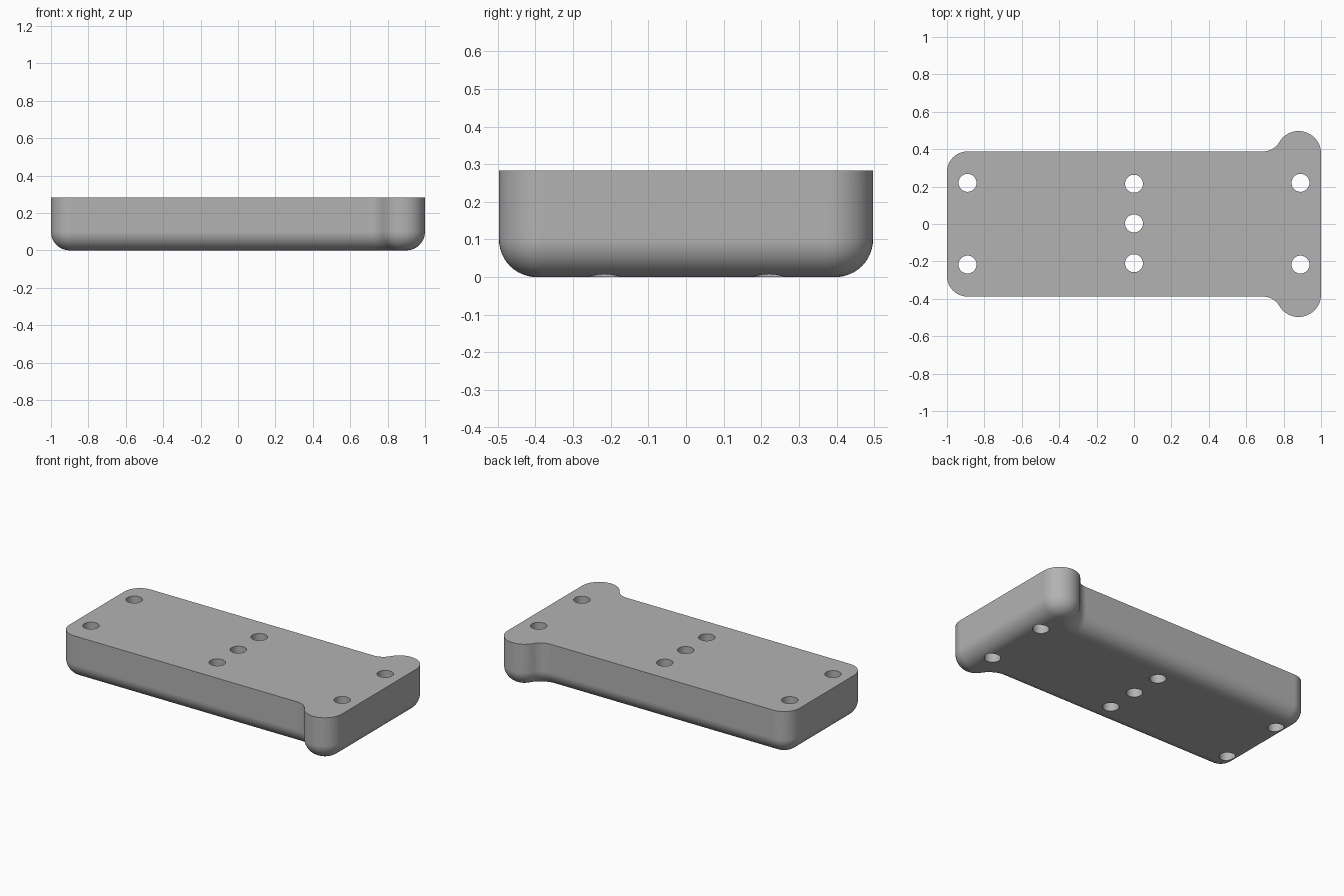
import bpy
import bmesh
from math import sin, cos, pi, hypot, atan2
from mathutils import Matrix

if "Cube" in bpy.data.objects:
    bpy.data.objects.remove(bpy.data.objects["Cube"], do_unlink=True)

HEIGHT, FILLET = 0.283, 0.1
HALF_WIDTH, EAR_REACH = 0.388, 0.497
CORNER_R, EAR_R, NECK_R = 0.11, 0.12, 0.1
HOLE_R = 0.048

grey = bpy.data.materials.new("plain grey")
grey.use_nodes = True
colour = (0.45, 0.45, 0.45, 1)
grey.diffuse_color = colour
grey.node_tree.nodes["Principled BSDF"].inputs["Base Color"].default_value = colour


def arc(cx, cy, r, a0, a1, n=14):
    return [(cx + r * cos(a0 + (a1 - a0) * i / n),
             cy + r * sin(a0 + (a1 - a0) * i / n)) for i in range(n + 1)]


def outline(inset):
    """Plate outline moved inwards: ear, concave neck and rounded corner, mirrored."""
    ear_x, ear_y = 1 - EAR_R, EAR_REACH - EAR_R
    neck_y = HALF_WIDTH + NECK_R
    rise = neck_y - ear_y
    run = ((EAR_R + NECK_R) ** 2 - rise ** 2) ** 0.5
    tangent = atan2(rise, -run)
    half = arc(ear_x, ear_y, EAR_R - inset, 0, tangent, 20)
    half += arc(ear_x - run, neck_y, NECK_R + inset, tangent - pi, -pi / 2)[1:]
    half += arc(-1 + CORNER_R, HALF_WIDTH - CORNER_R, CORNER_R - inset, pi / 2, pi)
    return half + [(x, -y) for x, y in reversed(half)]


def make_object(name, bm):
    bmesh.ops.recalc_face_normals(bm, faces=bm.faces)
    mesh = bpy.data.meshes.new(name)
    bm.to_mesh(mesh)
    bm.free()
    mesh.materials.append(grey)
    obj = bpy.data.objects.new(name, mesh)
    bpy.context.collection.objects.link(obj)
    return obj


# Plate body: stacked outlines, rounded along the bottom edge
steps = 12
levels = [(FILLET * (1 - sin(a)), FILLET * (1 - cos(a)))
          for a in (i * pi / 2 / steps for i in range(steps + 1))] + [(0, HEIGHT)]
bm = bmesh.new()
rings = [[bm.verts.new((x, y, z)) for x, y in outline(inset)] for inset, z in levels]
for low, high in zip(rings, rings[1:]):
    for i in range(len(low)):
        j = (i + 1) % len(low)
        bm.faces.new((low[i], low[j], high[j], high[i]))
bm.faces.new(rings[0])
bm.faces.new(rings[-1])
plate = make_object("mounting_plate", bm)

# Through holes: two at each end and three across the middle
holes = [(x, y) for x in (-0.89, 0.89) for y in (-0.217, 0.22)]
holes += [(0, y) for y in (-0.21, 0.003, 0.215)]
bm = bmesh.new()
for x, y in holes:
    bmesh.ops.create_cone(bm, cap_ends=True, segments=40, radius1=HOLE_R, radius2=HOLE_R,
                          depth=1, matrix=Matrix.Translation((x, y, HEIGHT / 2)))
cutter = make_object("hole_cutter", bm)
cutter.hide_render = True

bpy.ops.object.select_all(action="DESELECT")
bpy.context.view_layer.objects.active = plate
plate.select_set(True)
cut = plate.modifiers.new("holes", "BOOLEAN")
cut.operation, cut.solver, cut.object = "DIFFERENCE", "EXACT", cutter
bpy.ops.object.modifier_apply(modifier=cut.name)
bpy.data.objects.remove(cutter, do_unlink=True)

# Smooth curved walls, crisp top rim and hole edges
bpy.ops.object.shade_smooth_by_angle(angle=pi / 6)
weighted = plate.modifiers.new("flat faces", "WEIGHTED_NORMAL")
weighted.keep_sharp = True
